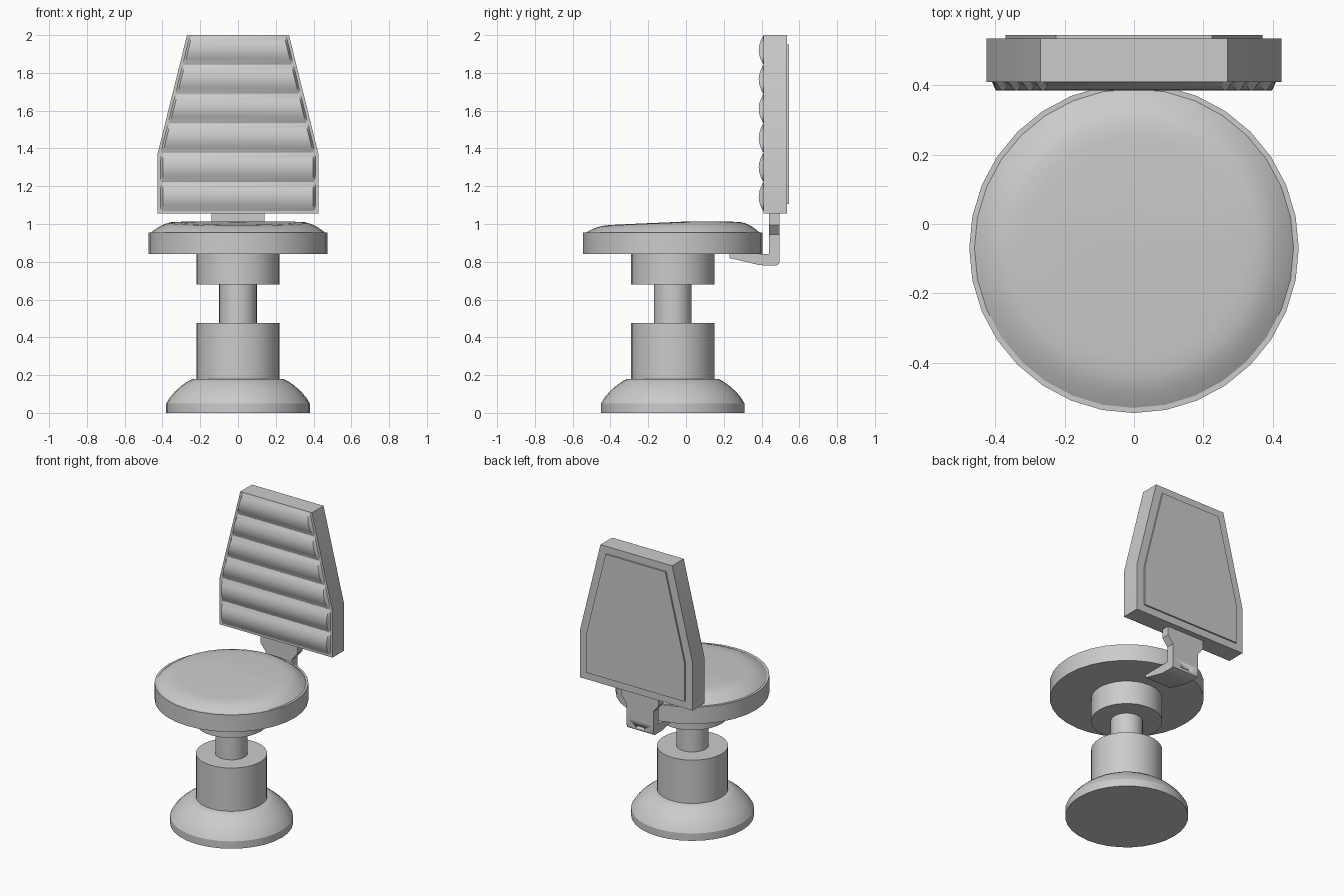
import bpy, bmesh
from math import sin, cos, pi

if "Cube" in bpy.data.objects:
    bpy.data.objects.remove(bpy.data.objects["Cube"])

CY = -0.07  # y of the column axis


def make(name, verts, faces, angle=30):
    me = bpy.data.meshes.new(name)
    me.from_pydata(verts, [], faces)
    bm = bmesh.new()
    bm.from_mesh(me)
    bmesh.ops.remove_doubles(bm, verts=bm.verts, dist=1e-5)
    bmesh.ops.recalc_face_normals(bm, faces=bm.faces)
    bm.to_mesh(me)
    bm.free()
    ob = bpy.data.objects.new(name, me)
    bpy.context.collection.objects.link(ob)
    bpy.ops.object.select_all(action='DESELECT')
    ob.select_set(True)
    bpy.context.view_layer.objects.active = ob
    bpy.ops.object.shade_smooth_by_angle(angle=angle * pi / 180)
    return ob


def lathe(name, prof, n=32, cap_bottom=True):
    """Revolve (radius, z) points, capped at both ends."""
    v = [(r * cos(2 * pi * k / n), CY + r * sin(2 * pi * k / n), z)
         for r, z in prof for k in range(n)]
    f = [(i * n + k, i * n + (k + 1) % n, (i + 1) * n + (k + 1) % n, (i + 1) * n + k)
         for i in range(len(prof) - 1) for k in range(n)]
    f.append(range((len(prof) - 1) * n, len(prof) * n))
    if cap_bottom:
        f.append(range(n))
    return make(name, v, f)


def prism(name, pts, lo, hi, axis):
    """Extrude an outline: axis 'y' takes (x, z) points, axis 'x' takes (y, z)."""
    n = len(pts)
    put = (lambda p, d: (p[0], d, p[1])) if axis == 'y' else (lambda p, d: (d, p[0], p[1]))
    v = [put(p, d) for d in (lo, hi) for p in pts]
    f = [(k, (k + 1) % n, n + (k + 1) % n, n + k) for k in range(n)]
    return make(name, v, f + [range(n), range(n, 2 * n)])


def mirrored(half):
    return half + [(-x, z) for x, z in reversed(half)]


# Pedestal
lathe("base", [(.38, 0), (.38, .05), (.362, .08), (.335, .112), (.30, .143),
               (.265, .168), (.24, .18)])
lathe("lower_column", [(.22, .17), (.22, .475)])
lathe("piston", [(.10, .46), (.10, .69)])
lathe("upper_hub", [(.22, .68), (.22, .84)])

# Seat pan and cushion that slopes down towards the front
lathe("seat_pan", [(.475, .84), (.475, .955)])
cushion = lathe("seat_cushion", [(.46, .955), (.445, .968), (.42, .986), (.395, 1.0),
                                 (.365, 1.009), (.32, 1.012), (.22, 1.013),
                                 (.12, 1.013), (.03, 1.013)])
for vert in cushion.data.vertices:
    vert.co.z = .955 + (vert.co.z - .955) * (1 - .75 * max(0, -vert.co.y))

# Backrest shell and raised rear panel
prism("backrest", mirrored([(.425, 1.055), (.425, 1.375), (.27, 2.0)]), .41, .535, 'y')
prism("rear_panel", mirrored([(.37, 1.105), (.37, 1.37), (.225, 1.95)]), .53, .545, 'y')


# Six padded horizontal ribs following the backrest outline
def half_width(z):
    return .41 - max(0, z - 1.375) * .248


STEPS = 10
for i in range(6):
    z0, z1 = 1.066 + i * .1555, 1.066 + (i + 1) * .1555
    v, f = [], []
    for s in range(STEPS + 1):
        t = s / STEPS
        z = z0 + (z1 - z0) * t
        w, y = half_width(z), .411 - .026 * (1 - (2 * t - 1) ** 2)
        v += [(-w, .411, z), (-w + .012, y, z), (w - .012, y, z), (w, .411, z)]
    for s in range(STEPS):
        a = s * 4
        f += [(a + j, a + j + 1, a + j + 5, a + j + 4) for j in range(3)]
        f.append((a + 3, a, a + 4, a + 7))
    make(f"back_rib_{i + 1}", v, f, 40)

# Bracket joining seat and backrest
prism("bracket_plate", mirrored([(.10, .85), (.10, .945), (.14, .995), (.14, 1.06)]),
      .44, .495, 'y')
arm = prism("bracket_arm", [(.44, .85), (.495, .85), (.495, .80), (.489, .786), (.475, .78),
                            (.39, .782), (.23, .82), (.23, .84), (.44, .84)],
            -.10, .10, 'x')

# Slot in the rear of the bracket
slot = prism("slot_cutter", mirrored([(.035, .80), (.035, .818)]), .465, .52, 'y')
slot.hide_render = True
slot.hide_viewport = True
cut = arm.modifiers.new("slot", 'BOOLEAN')
cut.operation = 'DIFFERENCE'
cut.object = slot
